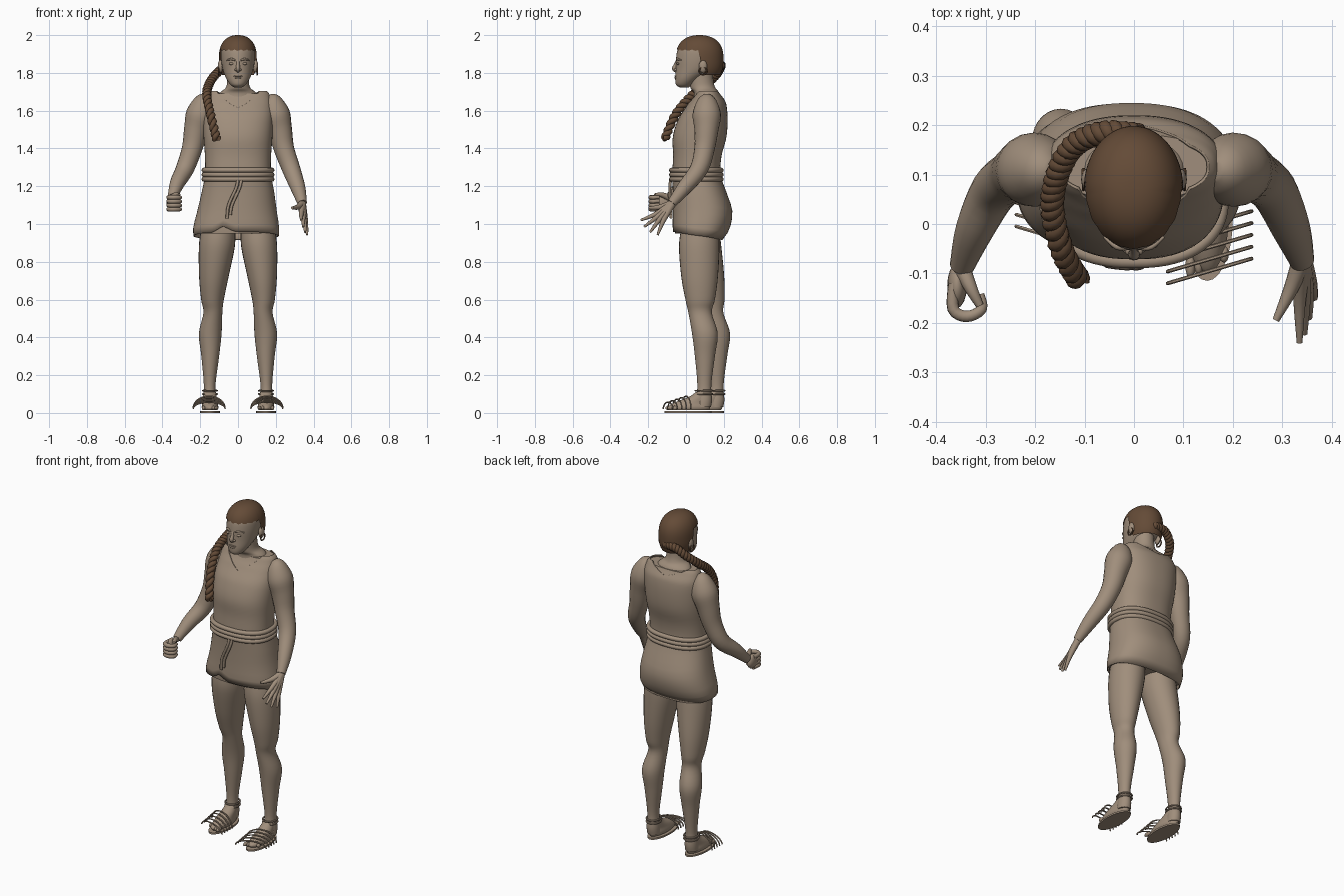
import bpy, bmesh, math
from mathutils import Vector, Matrix

cube = bpy.data.objects.get("Cube")
if cube:
    bpy.data.objects.remove(cube, do_unlink=True)


def material(name, colour):
    mat = bpy.data.materials.new(name)
    mat.use_nodes = True
    mat.diffuse_color = (*colour, 1)
    mat.node_tree.nodes["Principled BSDF"].inputs["Base Color"].default_value = (*colour, 1)
    return mat


taupe = material("warm taupe", (.35, .27, .2))
brown = material("hair brown", (.127, .07, .038))


def finish(name, bm, mat):
    bmesh.ops.recalc_face_normals(bm, faces=bm.faces)
    mesh = bpy.data.meshes.new(name)
    bm.to_mesh(mesh)
    bm.free()
    mesh.materials.append(mat)
    mesh.shade_smooth()
    mesh.set_sharp_from_angle(angle=math.radians(50))
    obj = bpy.data.objects.new(name, mesh)
    bpy.context.scene.collection.objects.link(obj)
    return obj


def surface(name, rings, mat, closed=False, cap=True):
    """Skin a list of rings that all have the same number of points."""
    bm = bmesh.new()
    loops = [[bm.verts.new(p) for p in ring] for ring in rings]
    count = len(loops[0])
    pairs = list(zip(loops, loops[1:]))
    if closed:
        pairs.append((loops[-1], loops[0]))
    for low, high in pairs:
        for i in range(count):
            j = (i + 1) % count
            bm.faces.new((low[i], low[j], high[j], high[i]))
    if cap and not closed:
        bm.faces.new(loops[0])
        bm.faces.new(loops[-1])
    return finish(name, bm, mat)


def spline(rows, i, t):
    """Smooth blend of the values between row i and row i + 1."""
    last = len(rows) - 1
    a, b, c, d = (rows[min(max(k, 0), last)] for k in range(i - 1, i + 3))
    return [q + t / 2 * (r - p + t * (2 * p - 5 * q + 4 * r - s + t * (3 * (q - r) + s - p)))
            for p, q, r, s in zip(a, b, c, d)]


def resample(rows, steps):
    fine = [spline(rows, i, k / steps) for i in range(len(rows) - 1) for k in range(steps)]
    return fine + [list(rows[-1])]


def oval(x, y, z, a, b, angle, power=1.0):
    c, s = math.cos(angle), math.sin(angle)
    return Vector((x + a * math.copysign(abs(c) ** power, c),
                   y + b * math.copysign(abs(s) ** power, s), z))


def loft(name, rows, mat=taupe, sides=28, steps=5):
    """Stack of level ovals, each row holding x, y, z and the two radii."""
    rings = [[oval(*row, math.tau * i / sides) for i in range(sides)]
             for row in resample(rows, steps)]
    return surface(name, rings, mat)


def frames(points, closed=False):
    u, out = None, []
    for i, p in enumerate(points):
        after = points[(i + 1) % len(points)] if closed else points[min(i + 1, len(points) - 1)]
        before = points[i - 1] if closed or i else p
        t = (after - before).normalized()
        u = t.orthogonal() if u is None else u - t * u.dot(t)
        u.normalize()
        out.append((p, u.copy(), t.cross(u)))
    return out


def tube(name, rows, mat=taupe, sides=10, steps=4, closed=False):
    """Round tube along a path, each row holding x, y, z and the radius."""
    fine = rows if steps == 1 else resample(rows, steps)
    path = frames([Vector(r[:3]) for r in fine], closed)
    angles = [math.tau * i / sides for i in range(sides)]
    rings = [[p + r[3] * (u * math.cos(a) + v * math.sin(a)) for a in angles]
             for (p, u, v), r in zip(path, fine)]
    return surface(name, rings, mat, closed)


def ball(name, centre, size, mat=taupe):
    bm = bmesh.new()
    bmesh.ops.create_uvsphere(bm, u_segments=16, v_segments=10, radius=1,
                              matrix=Matrix.Translation(centre) @ Matrix.Diagonal((*size, 1)))
    return finish(name, bm, mat)


def shell(name, profile, bottom, top, mat, power=1.0, cap=False, columns=96, levels=30):
    """Wall around the body whose lower and upper edges vary with the angle."""
    rings = []
    for k in range(levels + 1):
        rise, ring = math.sin(math.pi / 2 * k / levels), []
        for i in range(columns):
            a = math.tau * i / columns
            z = bottom(a) + (top(a) - bottom(a)) * rise
            x, y, rx, ry = profile(z)
            ring.append(oval(x, y, z, rx, ry, a, power))
        rings.append(ring)
    return surface(name, rings, mat, cap=cap)


def clamp(value):
    return min(max(value, 0), 1)


# Tunic outline from hem to shoulder: height, centre and radii
OUTLINE = [(.9, -.01, .065, .222, .12), (.97, -.01, .08, .228, .15), (1.07, -.005, .088, .21, .157),
           (1.18, 0, .07, .19, .14), (1.26, 0, .055, .175, .128), (1.36, 0, .06, .175, .128),
           (1.46, 0, .072, .182, .142), (1.56, 0, .09, .185, .13), (1.64, 0, .112, .18, .1),
           (1.69, 0, .115, .165, .07), (1.72, 0, .115, .14, .055)]


def tunic_profile(z, scale=1.0):
    i = max([k for k in range(len(OUTLINE) - 1) if OUTLINE[k][0] <= z], default=0)
    span = OUTLINE[i + 1][0] - OUTLINE[i][0]
    _, x, y, rx, ry = spline(OUTLINE, i, clamp((z - OUTLINE[i][0]) / span))
    return x, y, rx * scale, ry * scale


def hem(a):
    notch = .03 * clamp(1 - abs(a - math.pi * 1.42) / .25)
    return .937 - .022 * math.sin(a) + notch


def neckline(a):
    low = 1.615 if math.sin(a) < 0 else 1.66
    return low + (1.705 - low) * clamp(abs(math.cos(a)) / .7)


tunic = shell("tunic", tunic_profile, hem, neckline, taupe, power=.85)
thickness = tunic.modifiers.new("cloth", "SOLIDIFY")
thickness.thickness = .006
shell("body", lambda z: tunic_profile(z, .94), lambda a: .95, lambda a: 1.69, taupe,
      power=.85, cap=True)

# Cord belt with hanging ends
for n in range(3):
    z = 1.285 - n * .024
    ring = [(*oval(0, .055, z, .18, .132, math.tau * i / 64, .85), .013) for i in range(64)]
    tube(f"belt_cord_{n}", ring, steps=1, closed=True)
for n, dx in enumerate((0, .018)):
    tube(f"belt_end_{n}", [(dx, -.08, 1.24, .008), (dx - .01, -.086, 1.19, .008),
                           (dx - .05, -.082, 1.1, .008), (dx - .058, -.078, 1.03 + dx, .008)])

# Neck and head
loft("neck", [(0, .11, 1.62, .13, .08), (0, .11, 1.69, .1, .068), (0, .09, 1.72, .066, .066),
              (0, .082, 1.76, .057, .063), (0, .08, 1.83, .057, .063)])
loft("head", [(0, -.01, 1.722, .018, .022), (0, -.01, 1.737, .04, .043), (0, .01, 1.77, .062, .067),
              (0, .05, 1.82, .081, .104), (0, .065, 1.88, .09, .117), (0, .07, 1.93, .088, .112),
              (0, .07, 1.97, .066, .083), (0, .07, 1.99, .03, .04)], sides=40)
tube("nose", [(0, -.044, 1.87, .008), (0, -.054, 1.845, .009), (0, -.062, 1.822, .012),
              (0, -.05, 1.808, .008)])
ball("upper_lip", (0, -.052, 1.783), (.024, .009, .005))
ball("lower_lip", (0, -.052, 1.774), (.02, .009, .006))
ball("chin", (0, -.037, 1.746), (.024, .018, .014))
for side, s in (("left", 1), ("right", -1)):
    ball(f"{side}_nostril", (s * .011, -.053, 1.817), (.008, .01, .007))
    ball(f"{side}_eye", (s * .034, -.042, 1.849), (.015, .008, .007))
    tube(f"{side}_brow", [(s * .012, -.049, 1.866, .004), (s * .035, -.046, 1.873, .006),
                          (s * .06, -.026, 1.867, .003)])
    ball(f"{side}_ear", (s * .093, .09, 1.835), (.014, .022, .034))
    loop = [(s * .102, .09 + .02 * math.cos(a), 1.81 + .02 * math.sin(a), .004)
            for a in (math.tau * i / 20 for i in range(20))]
    tube(f"{side}_earring", loop, brown, sides=6, steps=1, closed=True)


# Hair cap with a scalloped fringe
def hair_profile(z):
    size = max(1 - abs((z - 1.87) / .13) ** 2.6, 0) ** .45
    return -.001, .072, .1 * size + .0005, .126 * size + .0005


def hairline(a):
    back = clamp((math.sin(a) + .05) / .2)
    return 1.925 - .135 * back - .008 * abs(math.sin(9 * a)) * (1 - back)


shell("hair", hair_profile, hairline, lambda a: 2.0, brown)

# Twisted braid over the right shoulder
braid = resample([(.01, .18, 1.84), (-.06, .185, 1.835), (-.12, .16, 1.79), (-.155, .1, 1.735),
                  (-.165, .03, 1.68), (-.145, -.055, 1.58), (-.113, -.112, 1.45)], 24)
for n in range(2):
    strand = []
    for i, (p, u, v) in enumerate(frames([Vector(r) for r in braid])):
        a = i * math.tau / 11 + n * math.pi
        strand.append((*(p + .011 * (u * math.cos(a) + v * math.sin(a))), .0145))
    tube(f"braid_strand_{n}", strand, brown, sides=8, steps=1)

# Legs, feet and sandals; the right foot stands further back
LEG = [(.105, .075, .98, .09, .1), (.112, .07, .88, .095, .107), (.128, .072, .72, .078, .097),
       (.135, .075, .6, .06, .078), (.133, .075, .53, .05, .062), (.147, .1, .42, .06, .068),
       (.147, .1, .3, .047, .053), (.15, .097, .15, .031, .037), (.15, .095, .07, .036, .043),
       (.15, .09, .03, .036, .042)]
for side, s, back in (("left", 1, 0), ("right", -1, .065)):
    loft(f"{side}_leg", [(s * x, y + back * clamp((.95 - z) / .45), z, a, b)
                         for x, y, z, a, b in LEG])
    x = s * .148
    loft(f"{side}_foot", [(x, back + .015, .014, .038, .105), (x, back + .015, .03, .044, .112),
                          (x, back + .03, .055, .04, .09), (x, back + .07, .085, .035, .055),
                          (x, back + .092, .11, .032, .04)])
    loft(f"{side}_sole", [(x, back + .01, 0, .052, .125), (x, back + .01, .01, .052, .125)], steps=1)
    for n in range(5):
        ball(f"{side}_toe_{n}", (x + s * (n - 2) * .017, back - .085 + .006 * n, .026),
             (.01, .025 - .002 * n, .012))
        arc = [(x + s * (.005 + .085 * math.cos(a)), back - .095 + n * .024 + .025 * math.cos(a),
                .022 + (.035 + n * .008) * math.sin(a), .004)
               for a in (math.pi * i / 16 for i in range(17))]
        tube(f"{side}_sandal_strap_{n}", arc, sides=6, steps=1)
    for n in range(2):
        ankle = [(*oval(x, back + .095, .1 + n * .018, .038, .045, math.tau * i / 32), .005)
                 for i in range(32)]
        tube(f"{side}_ankle_strap_{n}", ankle, sides=6, steps=1, closed=True)

# Arms
UPPER_ARM = [(.16, .11, 1.675, .02), (.178, .11, 1.65, .052), (.2, .11, 1.58, .075),
             (.222, .108, 1.5, .064), (.243, .098, 1.4, .054), (.282, .068, 1.29, .048)]
tube("left_arm", UPPER_ARM + [(.318, -.01, 1.19, .039), (.34, -.075, 1.11, .025)], sides=20)
tube("right_arm", [(-x, y, z, r) for x, y, z, r in UPPER_ARM]
     + [(-.322, -.01, 1.215, .039), (-.348, -.085, 1.14, .025)], sides=20)

# Open left hand
wrist = (.34, -.07, 1.11, .02)
for n, (knuckle, tip) in enumerate([((.335, -.155, 1.055), (.335, -.24, 1.02)),
                                    ((.345, -.15, 1.04), (.345, -.222, .985)),
                                    ((.352, -.138, 1.027), (.355, -.19, .956)),
                                    ((.358, -.12, 1.018), (.366, -.15, .942))]):
    tube(f"left_finger_{n}", [wrist, (*knuckle, .013), (*tip, .006)])
tube("left_thumb", [wrist, (.318, -.13, 1.09, .015), (.287, -.195, 1.085, .007)])

# Closed right hand, fingers curled one above the other
ball("right_palm", (-.358, -.125, 1.115), (.02, .045, .042))
for n in range(4):
    z = 1.078 + n * .021
    tube(f"right_finger_{n}", [(-.364, -.12, z, .012), (-.366, -.172, z, .012),
                               (-.338, -.187, z, .012), (-.308, -.172, z, .011),
                               (-.312, -.142, z, .009)])
tube("right_thumb", [(-.348, -.09, 1.14, .018), (-.33, -.13, 1.155, .013), (-.312, -.165, 1.155, .008)])
